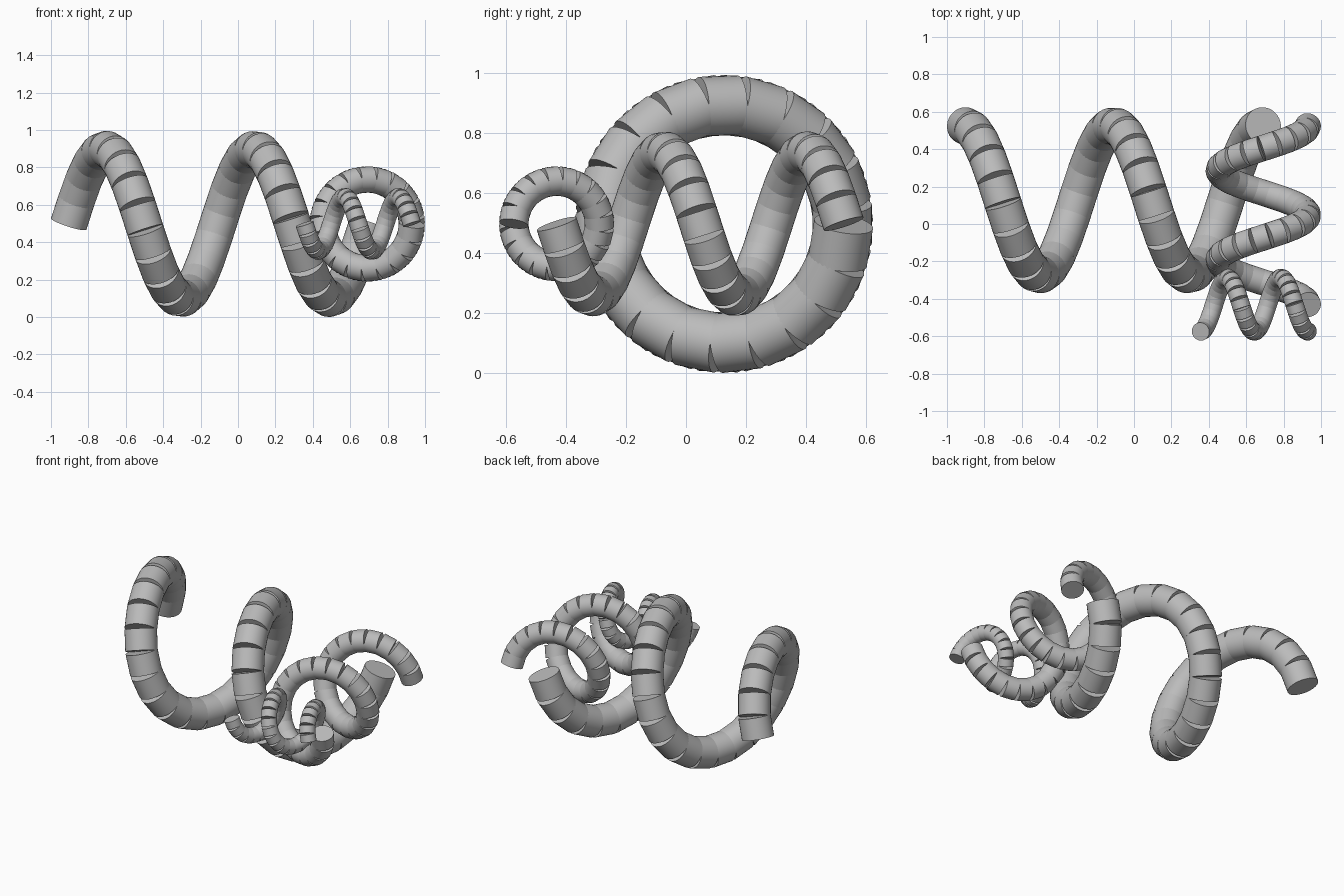
import bpy
import bmesh
from math import cos, sin, pi, radians
from mathutils import Matrix, Vector

old = bpy.data.objects.get("Cube")
if old:
    bpy.data.objects.remove(old, do_unlink=True)

grey = bpy.data.materials.new("neutral grey")
grey.use_nodes = True
colour = (0.5, 0.5, 0.5, 1)
grey.diffuse_color = colour
grey.node_tree.nodes["Principled BSDF"].inputs["Base Color"].default_value = colour

SEGMENTS = 39
TURNS = 2


def coil(name, origin, heading, radius, length, thickness):
    """Coil of straight cylinders; origin is the start of its axis. Returns the path end."""
    place = Matrix.Translation(origin) @ Matrix.Rotation(heading, 4, 'Z')
    path = []
    for i in range(SEGMENTS + 1):
        t = i / SEGMENTS
        a = 2 * pi * TURNS * t
        path.append(place @ Vector((length * t, radius * cos(a), radius * sin(a))))

    bm = bmesh.new()
    for a, b in zip(path, path[1:]):
        step = b - a
        turn = step.to_track_quat('Z', 'Y').to_matrix().to_4x4()
        bmesh.ops.create_cone(bm, cap_ends=True, segments=32, radius1=thickness,
                              radius2=thickness, depth=step.length,
                              matrix=Matrix.Translation((a + b) / 2) @ turn)
    mesh = bpy.data.meshes.new(name)
    bm.to_mesh(mesh)
    bm.free()
    mesh.materials.append(grey)
    ob = bpy.data.objects.new(name, mesh)
    bpy.context.collection.objects.link(ob)
    bpy.ops.object.select_all(action='DESELECT')
    ob.select_set(True)
    bpy.context.view_layer.objects.active = ob
    bpy.ops.object.shade_smooth_by_angle(angle=radians(40))
    return path[-1]


# Each coil's axis starts where the previous coil ends, turned a quarter and shrunk
start = Vector((-0.905, 0.127, 0.498))
radius, length, thickness = 0.399, 1.596, 0.0995
for level, name in enumerate(("large_coil", "medium_coil", "small_coil")):
    start = coil(name, start, -level * pi / 2, radius, length, thickness)
    radius, length, thickness = radius * 0.6, length * 0.6, thickness * 0.7
